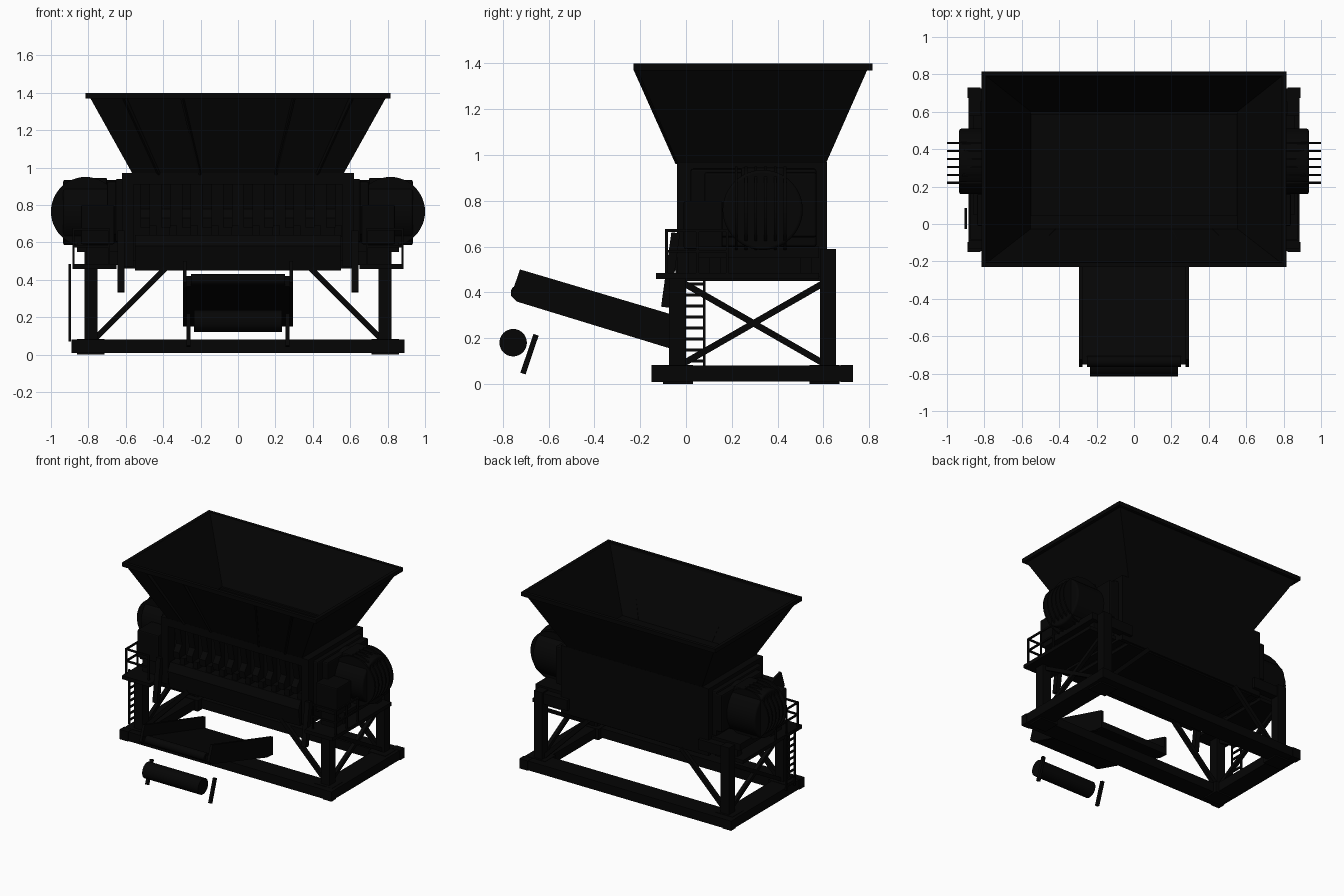
import bpy
import bmesh
import math
from mathutils import Vector

cube = bpy.data.objects.get("Cube")
if cube:
    bpy.data.objects.remove(cube, do_unlink=True)

paint = bpy.data.materials.new("black_paint")
paint.use_nodes = True
shade = (0.0015, 0.0015, 0.0015, 1)
paint.diffuse_color = shade
paint.node_tree.nodes["Principled BSDF"].inputs["Base Color"].default_value = shade


def finish(name, bm):
    bmesh.ops.recalc_face_normals(bm, faces=bm.faces)
    mesh = bpy.data.meshes.new(name)
    bm.to_mesh(mesh)
    bm.free()
    obj = bpy.data.objects.new(name, mesh)
    bpy.context.collection.objects.link(obj)
    mesh.materials.append(paint)
    return obj


def box(name, xs, ys, zs, bevel=0):
    """Box from its ranges along each axis."""
    bm = bmesh.new()
    bmesh.ops.create_cube(bm, size=1)
    for v in bm.verts:
        v.co = [a + (b - a) * (c + 0.5) for (a, b), c in zip((xs, ys, zs), v.co)]
    obj = finish(name, bm)
    if bevel:
        mod = obj.modifiers.new("bevel", "BEVEL")
        mod.width = bevel
        mod.segments = 2
    return obj


def bar(name, a, b, w, d=None):
    """Rectangular bar between two points."""
    a, b = Vector(a), Vector(b)
    obj = box(name, (-w / 2, w / 2), (-(d or w) / 2, (d or w) / 2), (0, (b - a).length))
    obj.rotation_mode = "QUATERNION"
    obj.rotation_quaternion = (b - a).to_track_quat("Z", "Y")
    obj.location = a
    return obj


def rod(name, a, b, r, sides=32, bevel=0):
    """Cylinder between two points."""
    a, b = Vector(a), Vector(b)
    bm = bmesh.new()
    bmesh.ops.create_cone(bm, cap_ends=True, segments=sides, radius1=r, radius2=r,
                          depth=(b - a).length)
    obj = finish(name, bm)
    obj.rotation_mode = "QUATERNION"
    obj.rotation_quaternion = (b - a).to_track_quat("Z", "Y")
    obj.location = (a + b) / 2
    if bevel:
        mod = obj.modifiers.new("bevel", "BEVEL")
        mod.width = bevel
        mod.segments = 3
        mod.limit_method = "ANGLE"
    bpy.ops.object.select_all(action="DESELECT")
    obj.select_set(True)
    bpy.context.view_layer.objects.active = obj
    bpy.ops.object.shade_smooth_by_angle(angle=math.radians(40))
    return obj


def prism(name, profile, x0, x1):
    """Extrude a y-z profile along x."""
    bm = bmesh.new()
    face = bm.faces.new([bm.verts.new((x0, y, z)) for y, z in profile])
    ext = bmesh.ops.extrude_face_region(bm, geom=[face])["geom"]
    bmesh.ops.translate(bm, vec=(x1 - x0, 0, 0),
                        verts=[v for v in ext if isinstance(v, bmesh.types.BMVert)])
    return finish(name, bm)


def rect(x, y0, y1, z):
    return [(-x, y0, z), (x, y0, z), (x, y1, z), (-x, y1, z)]


# Hopper: open funnel, rim and ribs
bm = bmesh.new()
low = [bm.verts.new(p) for p in rect(0.56, -0.035, 0.61, 0.96)]
high = [bm.verts.new(p) for p in rect(0.80, -0.22, 0.80, 1.39)]
for i in range(4):
    j = (i + 1) % 4
    bm.faces.new((low[i], low[j], high[j], high[i]))
hopper = finish("hopper", bm)
shell = hopper.modifiers.new("thickness", "SOLIDIFY")
shell.thickness = 0.015
for y in (-0.23, 0.79):
    box("hopper_rim_long", (-0.815, 0.815), (y, y + 0.025), (1.37, 1.4))
for x in (-0.815, 0.79):
    box("hopper_rim_short", (x, x + 0.025), (-0.23, 0.815), (1.37, 1.4))
for s in (-1, 1):
    for top, bottom in ((0.61, 0.42), (0.30, 0.20)):
        bar("hopper_rib", (s * bottom, -0.035, 0.965), (s * top, -0.22, 1.38), 0.012, 0.02)

# Cutting chamber: walls, front frame and discharge skirt
box("chamber_top", (-0.6, 0.6), (0.0, 0.6), (0.935, 0.955))
box("chamber_back", (-0.62, 0.62), (0.585, 0.615), (0.46, 0.97))
box("chamber_front", (-0.6, 0.6), (0.04, 0.06), (0.5, 0.95))
box("front_top_beam", (-0.62, 0.62), (-0.04, 0.045), (0.91, 0.97))
prism("front_lower_beam", [(-0.03, 0.64), (-0.06, 0.58), (-0.04, 0.45), (0.05, 0.45), (0.05, 0.64)],
      -0.55, 0.55)
box("chamber_floor", (-0.55, 0.55), (0.0, 0.6), (0.45, 0.475))
for s in (-1, 1):
    box("chamber_side", sorted((s * 0.56, s * 0.62)), (-0.04, 0.615), (0.47, 0.97))
    box("side_cover", sorted((s * 0.61, s * 0.655)), (0.02, 0.57), (0.6, 0.94), 0.01)
    box("bearing_block", sorted((s * 0.62, s * 0.70)), (0.08, 0.57), (0.64, 0.925), 0.01)

# Comb teeth along the front opening
for i in range(10):
    x = -0.495 + i * 0.11
    prism("comb_tooth", [(-0.025, 0.91), (0.045, 0.91), (0.045, 0.68), (-0.03, 0.68), (-0.035, 0.73),
                         (0.0, 0.78)], x - 0.025, x + 0.025)
    box("tooth_base", (x + 0.02, x + 0.06), (-0.02, 0.045), (0.63, 0.69))

for s in (-1, 1):
    # Drive units with cooling fins
    rod("drive_housing", (s * 0.62, 0.335, 0.76), (s * 0.935, 0.335, 0.76), 0.175, 48, 0.012)
    for i in range(6):
        y = 0.22 + i * 0.0425
        rod("cooling_fin", (s * 0.815, y - 0.006, 0.765), (s * 0.815, y + 0.006, 0.765), 0.185, 48)
    box("terminal_box", sorted((s * 0.70, s * 0.79)), (0.24, 0.43), (0.86, 0.945), 0.008)
    box("drive_base", sorted((s * 0.62, s * 0.86)), (0.05, 0.58), (0.55, 0.6))
    for y in (0.1, 0.5):
        box("drive_support", sorted((s * 0.64, s * 0.82)), (y, y + 0.05), (0.48, 0.56))
    box("control_box", sorted((s * 0.66, s * 0.84)), (-0.01, 0.16), (0.59, 0.8), 0.008)
    box("control_stand", sorted((s * 0.69, s * 0.81)), (0.01, 0.14), (0.48, 0.6))

    # Service platform and railing
    box("platform", sorted((s * 0.65, s * 0.885)), (-0.13, 0.58), (0.458, 0.485))
    for y in (-0.085, 0.05, 0.18):
        bar("railing_post", (s * 0.88, y, 0.48), (s * 0.88, y, 0.675), 0.012)
    for z in (0.58, 0.67):
        bar("railing_side", (s * 0.88, -0.09, z), (s * 0.88, 0.18, z), 0.012)
        bar("railing_front", (s * 0.88, -0.085, z), (s * 0.69, -0.085, z), 0.012)
    bar("railing_post", (s * 0.69, -0.085, 0.48), (s * 0.69, -0.085, 0.675), 0.012)

    # Posts, side frame and cross bracing
    box("front_post", sorted((s * 0.75, s * 0.82)), (-0.075, 0.0), (0.05, 0.47))
    box("back_post", sorted((s * 0.75, s * 0.82)), (0.585, 0.655), (0.05, 0.59))
    bar("side_brace", (s * 0.785, -0.01, 0.09), (s * 0.785, 0.6, 0.44), 0.028)
    bar("side_brace", (s * 0.785, -0.01, 0.44), (s * 0.785, 0.6, 0.09), 0.028)
    for y in (-0.03, 0.61):
        bar("corner_brace", (s * 0.77, y, 0.08), (s * 0.39, y, 0.46), 0.03)
        box("foot", sorted((s * 0.715, s * 0.86)), (y - 0.07, y + 0.06), (0, 0.083))
    box("base_side_beam", sorted((s * 0.74, s * 0.885)), (-0.145, 0.725), (0.01, 0.08))
    box("support_arm", sorted((s * 0.55, s * 0.8)), (0.585, 0.64), (0.5, 0.58))
    for y in (-0.15, 0.675):
        box("base_corner_cap", sorted((s * 0.82, s * 0.89)), (y, y + 0.055), (0.008, 0.082))

    # Front hydraulic arm
    bar("hydraulic_arm", (s * 0.625, -0.09, 0.335), (s * 0.625, -0.045, 0.66), 0.038)

for y in (-0.145, 0.58):
    box("base_long_beam", (-0.8, 0.8), (y, y + 0.145), (0.01, 0.08))

# Access ladder
for y in (-0.02, 0.08):
    bar("ladder_rail", (-0.9, y, 0.07), (-0.9, y, 0.485), 0.012)
for i in range(8):
    z = 0.1 + i * 0.048
    bar("ladder_rung", (-0.9, -0.02, z), (-0.9, 0.08, z), 0.012)

# Discharge conveyor: side walls, belt and head pulley
for s in (-1, 1):
    prism("conveyor_wall", [(-0.725, 0.5), (-0.765, 0.385), (-0.74, 0.36), (-0.07, 0.155), (0.0, 0.15),
                            (0.0, 0.285)], s * 0.295, s * 0.275)
prism("conveyor_belt", [(-0.75, 0.42), (-0.74, 0.365), (-0.07, 0.16), (0.0, 0.15), (0.0, 0.2)],
      -0.28, 0.28)
rod("head_pulley", (-0.25, -0.735, 0.4), (0.25, -0.735, 0.4), 0.03, 20)

# Loose roller and its end plates
rod("roller", (-0.235, -0.755, 0.18), (0.235, -0.755, 0.18), 0.06)
for s in (-1, 1):
    bar("roller_plate", (s * 0.265, -0.712, 0.045), (s * 0.265, -0.655, 0.215), 0.02, 0.024)
